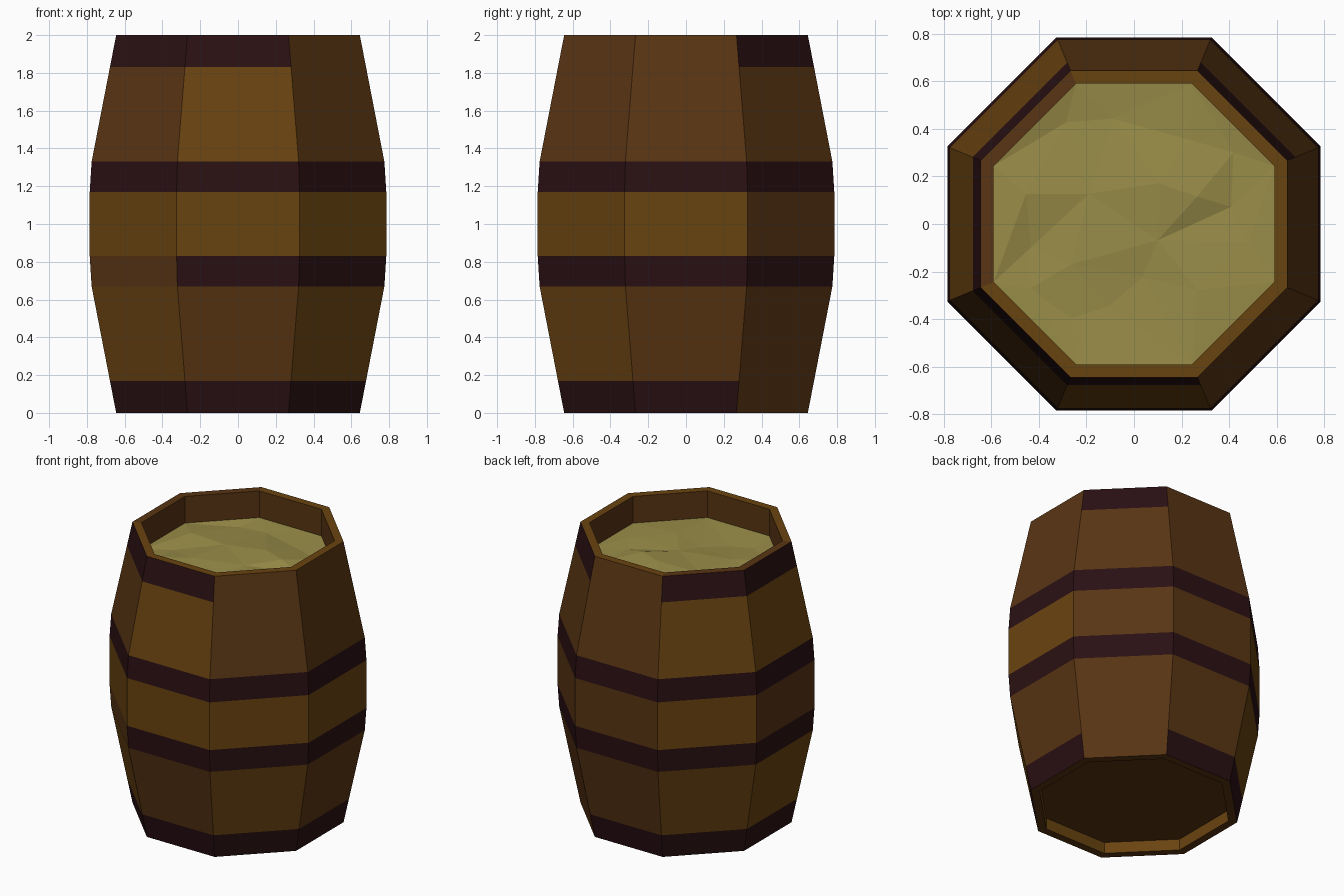
import bpy, bmesh, math, random
from mathutils import Vector
from mathutils.geometry import delaunay_2d_cdt

if "Cube" in bpy.data.objects:
    bpy.data.objects.remove(bpy.data.objects["Cube"])

SIDES = 8


def make_material(name, rgb):
    # 8-bit display colour converted to linear
    lin = [(c / 255 / 12.92) if c < 11 else ((c / 255 + 0.055) / 1.055) ** 2.4 for c in rgb]
    mat = bpy.data.materials.new(name)
    mat.use_nodes = True
    mat.diffuse_color = (*lin, 1)
    bsdf = mat.node_tree.nodes["Principled BSDF"]
    bsdf.inputs["Base Color"].default_value = (*lin, 1)
    bsdf.inputs["Roughness"].default_value = 0.9
    return mat


golden_wood = make_material("golden wood", (105, 67, 16))
red_wood = make_material("reddish wood", (89, 53, 19))
dark_hoop = make_material("dark hoop", (42, 16, 19))
liquid = make_material("pale olive liquid", (152, 140, 72))
KEYS = "yrh"  # golden, reddish, hoop


def add_object(name, bm, materials):
    mesh = bpy.data.meshes.new(name)
    bm.to_mesh(mesh)
    bm.free()
    for mat in materials:
        mesh.materials.append(mat)
    obj = bpy.data.objects.new(name, mesh)
    bpy.context.collection.objects.link(obj)
    return obj


def octagon(apothem, z):
    r = apothem / math.cos(math.pi / SIDES)
    angles = [(k - 0.5) * math.tau / SIDES for k in range(SIDES)]
    return [Vector((r * math.cos(a), r * math.sin(a), z)) for a in angles]


def lathe(bm, profile, rows):
    """Join octagon rings; each row string colours its panels from +x round to +y."""
    rings = [[bm.verts.new(p) for p in octagon(*point)] for point in profile]
    for low, high, row in zip(rings, rings[1:], rows):
        for k in range(SIDES):
            n = (k + 1) % SIDES
            face = bm.faces.new((low[k], low[n], high[n], high[k]))
            face.material_index = KEYS.index(row[k])
    return rings


# Shell: bottom recess, bulging staves with broken hoops, rim and inner wall
profile = [(0.59, 0.08), (0.59, 0), (0.645, 0), (0.678, 0.17), (0.775, 0.67),
           (0.785, 0.83), (0.785, 1.17), (0.775, 1.33), (0.678, 1.83),
           (0.645, 2), (0.59, 2), (0.59, 1.74)]
rows = ["yyyyyyyy", "rrrrrrrr",
        "hrhhhhhh", "rrryyyry", "hhhhhrhh", "yrryryyy",
        "hhhhhhhh", "rrryyryr", "rhrhhhhr",
        "yyyrryyy", "rrrrrrrr"]
bm = bmesh.new()
rings = lathe(bm, profile, rows)
base = bm.faces.new(list(reversed(rings[0])))
base.material_index = KEYS.index("r")
add_object("barrel_shell", bm, [golden_wood, red_wood, dark_hoop])

# Liquid: faceted, gently rippled surface
random.seed(4)
edge = [p.to_2d() for p in octagon(0.59, 0)]
inner = []
while len(inner) < 18:
    p = Vector((random.uniform(-0.5, 0.5), random.uniform(-0.5, 0.5)))
    if p.length < 0.53 and all((p - q).length > 0.15 for q in inner):
        inner.append(p)
coords, _, tris, *_ = delaunay_2d_cdt(edge + inner, [], [list(range(SIDES))], 1, 1e-5)
bm = bmesh.new()
verts = []
for p in coords:
    ripple = random.uniform(-0.02, 0.02) if p.length < 0.55 else 0
    verts.append(bm.verts.new((p.x, p.y, 1.81 + ripple)))
for tri in tris:
    bm.faces.new([verts[i] for i in tri])
bmesh.ops.recalc_face_normals(bm, faces=bm.faces)
if sum(f.normal.z for f in bm.faces) < 0:
    bmesh.ops.reverse_faces(bm, faces=bm.faces)
add_object("liquid_surface", bm, [liquid])
